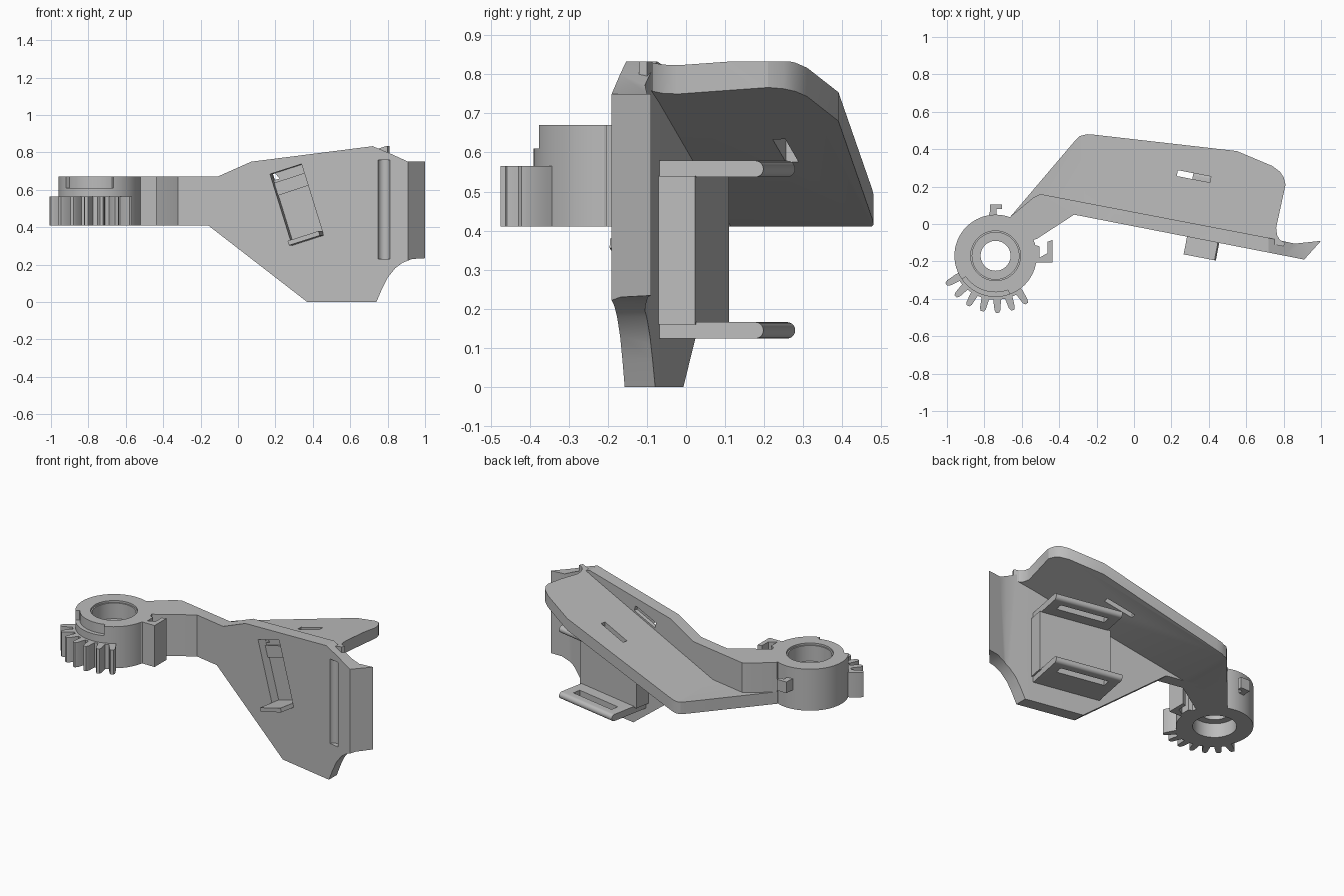
import bpy, bmesh
from math import sin, cos, radians, pi

if "Cube" in bpy.data.objects:
    bpy.data.objects.remove(bpy.data.objects["Cube"])

grey = bpy.data.materials.new("plain_grey")
grey.use_nodes = True
grey.diffuse_color = (0.5, 0.5, 0.5, 1)
grey.node_tree.nodes["Principled BSDF"].inputs["Base Color"].default_value = (0.5, 0.5, 0.5, 1)

TILT = radians(-10.9)        # direction of the plate in plan
HINGE = (-0.74, -0.17)
BOTTOM, TOP = 0.41, 0.67     # height range of the arm and hinge


def prism(name, points, axis, lo, hi, loc=(0, 0, 0), rot=(0, 0, 0)):
    """Extrude a flat outline along the x, y or z axis."""
    place = {"x": lambda a, b, h: (h, a, b),
             "y": lambda a, b, h: (a, h, b),
             "z": lambda a, b, h: (a, b, h)}[axis]
    bm = bmesh.new()
    low = [bm.verts.new(place(a, b, lo)) for a, b in points]
    high = [bm.verts.new(place(a, b, hi)) for a, b in points]
    bm.faces.new(low)
    bm.faces.new(high)
    n = len(points)
    for i in range(n):
        j = (i + 1) % n
        bm.faces.new((low[i], low[j], high[j], high[i]))
    bmesh.ops.recalc_face_normals(bm, faces=bm.faces)
    mesh = bpy.data.meshes.new(name)
    bm.to_mesh(mesh)
    bm.free()
    mesh.materials.append(grey)
    obj = bpy.data.objects.new(name, mesh)
    bpy.context.collection.objects.link(obj)
    obj.location, obj.rotation_euler = loc, rot
    return obj


def arc(radius, start, end, steps, centre=HINGE):
    return [(centre[0] + radius * cos(radians(start + (end - start) * i / steps)),
             centre[1] + radius * sin(radians(start + (end - start) * i / steps)))
            for i in range(steps + 1)]


def disc(radius, centre=HINGE, steps=64):
    return arc(radius, 0, 360, steps, centre)[:-1]


def rect(a0, a1, b0, b1):
    return [(a0, b0), (a1, b0), (a1, b1), (a0, b1)]


def combine(obj, tool, operation="DIFFERENCE"):
    """Apply a boolean and throw the tool away."""
    mod = obj.modifiers.new("cut", "BOOLEAN")
    mod.operation, mod.object, mod.solver = operation, tool, "EXACT"
    bpy.context.view_layer.update()
    graph = bpy.context.evaluated_depsgraph_get()
    mesh = bpy.data.meshes.new_from_object(obj.evaluated_get(graph))
    obj.modifiers.clear()
    obj.data = mesh
    mesh.materials.clear()
    mesh.materials.append(grey)
    bpy.data.objects.remove(tool)


# Front plate and arm: plan outline crossed with front outline
plate = prism("front_plate", [
    (-0.70, -0.12), (-0.52, -0.08), (-0.32, 0.05), (0.91, -0.19), (1.0, -0.09),
    (0.86, -0.105), (0.79, -0.09), (0.70, -0.07), (-0.50, 0.16), (-0.54, 0.14),
    (-0.66, 0.04)], "z", -0.1, 1)
combine(plate, prism("front_outline", [
    (-0.9, BOTTOM), (-0.16, BOTTOM), (0.37, 0), (0.74, 0), (0.77, 0.07), (0.80, 0.13),
    (0.84, 0.18), (0.88, 0.21), (0.93, 0.23), (1.1, 0.24), (1.1, 0.75), (0.91, 0.75),
    (0.80, 0.80), (0.72, 0.833), (0.07, 0.75), (-0.11, TOP), (-0.9, TOP)],
    "y", -1, 1), "INTERSECT")

# Vertical rounded groove near the plate's outer end
combine(plate, prism("groove_cutter", disc(0.032, (0.78, -0.168), 24), "z", 0.23, 0.76))

# Leaning pocket with an open slit at each end
pocket = dict(loc=(0.315, -0.07, 0.52), rot=(0, radians(-17.5), TILT))
combine(plate, prism("pocket_cutter", rect(-0.09, 0.09, -0.2, 0.2), "y", -0.1, 0.05, **pocket))
for z0, z1 in ((0.165, 0.2), (-0.2, -0.175)):
    combine(plate, prism("slit_cutter", rect(-0.088, 0.088, z0, z1), "y", -0.1, 0.2, **pocket))

# Sloping wing behind the plate: plan outline crossed with side slope
wing = prism("wing", [
    (-0.66, 0.04), (-0.32, 0.44), (-0.29, 0.47), (-0.25, 0.48), (-0.21, 0.477),
    (0.55, 0.39), (0.74, 0.31), (0.78, 0.28), (0.80, 0.25), (0.81, 0.21), (0.76, -0.02),
    (0.765, -0.06), (0.78, -0.085), (0.81, -0.1), (0.80, -0.12), (0.70, -0.10),
    (-0.50, 0.12)], "z", 0, 1)
combine(wing, prism("slope_outline", [
    (-0.8, BOTTOM), (-0.268, BOTTOM), (0.9, 0.796), (0.9, 0.833), (0.79, 0.833),
    (-0.268, 0.485), (-0.8, 0.485)], "y", -1, 1), "INTERSECT")
combine(wing, prism("wing_slot_cutter", rect(-0.09, 0.09, -0.016, 0.016), "z", 0, 1,
                    loc=(0.32, 0.255, 0), rot=(0, 0, TILT)))

# Box and two strap loops on the plate's back
behind = dict(loc=(0.70, -0.07, 0), rot=(0, 0, TILT))
prism("back_box", rect(-0.46, 0, 0.16, 0.54), "x", 0, 0, **behind).name = "unused"
bpy.data.objects.remove(bpy.data.objects["unused"])
prism("back_box", rect(-0.46, 0, -0.01, 0.095), "z", 0.16, 0.54, **behind)
for name, z in (("lower_strap_loop", 0.145), ("upper_strap_loop", 0.558)):
    profile = [(-0.01, z - 0.021)] + arc(0.021, -90, 90, 10, (0.25, z)) + [(-0.01, z + 0.021)]
    loop = prism(name, profile, "x", -0.44, -0.01, **behind)
    combine(loop, prism("strap_slot", rect(-0.38, -0.07, 0.165, 0.215), "z", z - 0.1, z + 0.1, **behind))

# Hinge barrel with recesses above and below an inner lip
barrel = prism("hinge_barrel", disc(0.22), "z", BOTTOM, TOP)
for radius, z0, z1 in ((0.08, 0, 1), (0.125, 0.56, 1), (0.125, 0, 0.5), (0.133, TOP - 0.012, 1)):
    combine(barrel, prism("bore_cutter", disc(radius), "z", z0, z1))
combine(barrel, prism("step_cutter", arc(0.195, 215, 290, 20) + arc(0.3, 290, 215, 20), "z", 0.61, 1))

# The plate must not close the hinge bore
combine(plate, prism("bore_clearance", disc(0.17), "z", 0, 1))

# Gear sector on the lower front of the hinge
teeth = [(HINGE[0] + r * cos(radians(a + d)), HINGE[1] + r * sin(radians(a + d)))
         for a in [210 + 15.5 * i for i in range(7)]
         for d, r in ((-5, 0.235), (-3.2, 0.29), (-1.6, 0.305), (1.6, 0.305), (3.2, 0.29), (5, 0.235))]
prism("gear_sector", teeth + arc(0.18, 308, 205, 24), "z", BOTTOM, 0.565)

# Hooks on the hinge
prism("front_hook", [
    (-0.57, -0.27), (-0.52, -0.205), (-0.435, -0.205), (-0.435, -0.085), (-0.462, -0.095),
    (-0.462, -0.155), (-0.505, -0.18), (-0.505, -0.12), (-0.57, -0.10)], "z", BOTTOM, TOP)
prism("back_hook", [
    (-0.78, 0.03), (-0.77, 0.07), (-0.77, 0.105), (-0.705, 0.105), (-0.705, 0.08),
    (-0.735, 0.08), (-0.735, 0.03)], "z", 0.53, 0.60)

# Smooth the curved walls and keep the edges sharp
for obj in bpy.context.collection.objects:
    obj.select_set(obj.type == "MESH")
bpy.context.view_layer.objects.active = barrel
bpy.ops.object.shade_smooth_by_angle(angle=radians(25))
